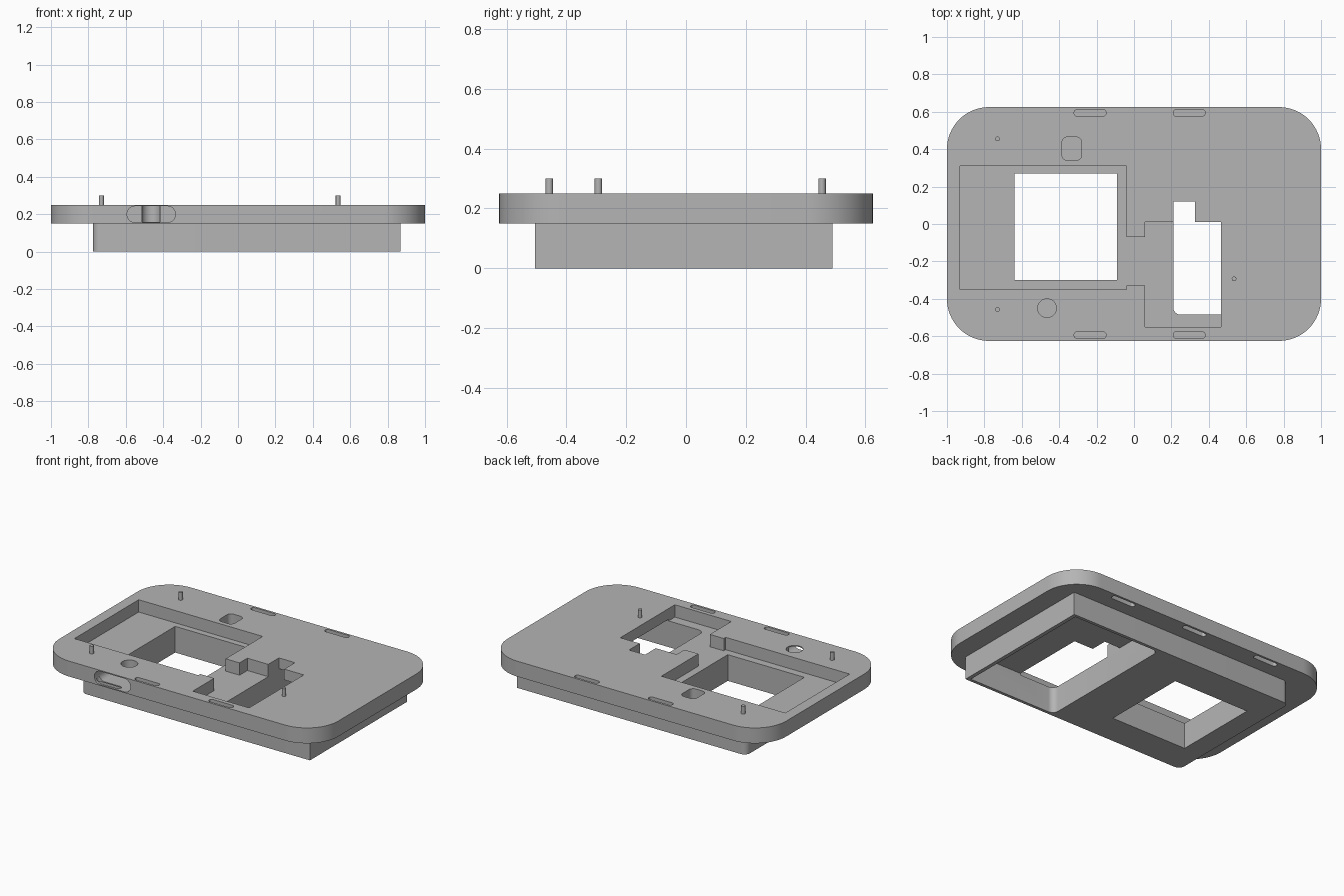
import bpy, bmesh, math
from mathutils import Vector

cube = bpy.data.objects.get("Cube")
if cube:
    bpy.data.objects.remove(cube, do_unlink=True)

grey = bpy.data.materials.new("plain grey")
grey.use_nodes = True
grey.diffuse_color = (0.46, 0.46, 0.46, 1)
grey.node_tree.nodes["Principled BSDF"].inputs["Base Color"].default_value = (0.46, 0.46, 0.46, 1)


def rounded(x0, x1, y0, y1, radii=0.0, steps=8):
    """Outline of a rectangle, one radius per corner, counter-clockwise."""
    if not isinstance(radii, tuple):
        radii = (radii,) * 4
    corners = [(x0, y0, 1, 1), (x1, y0, -1, 1), (x1, y1, -1, -1), (x0, y1, 1, -1)]
    points = []
    for i, ((x, y, sx, sy), r) in enumerate(zip(corners, radii)):
        if r == 0:
            points.append((x, y))
            continue
        for k in range(steps + 1):
            a = math.pi * (1 + i / 2) + math.pi / 2 * k / steps
            points.append((x + sx * r + r * math.cos(a), y + sy * r + r * math.sin(a)))
    return points


def circle(cx, cy, r, sides=32):
    return [(cx + r * math.cos(math.tau * k / sides), cy + r * math.sin(math.tau * k / sides))
            for k in range(sides)]


def prism(name, outline, low, high, along_y=False):
    """Extrude an outline upwards, or an x-z outline along y."""
    def place(p, h):
        return Vector((p[0], h, p[1])) if along_y else Vector((p[0], p[1], h))
    bm = bmesh.new()
    bottom = [bm.verts.new(place(p, low)) for p in outline]
    top = [bm.verts.new(place(p, high)) for p in outline]
    bm.faces.new(bottom)
    bm.faces.new(top)
    n = len(outline)
    for i in range(n):
        j = (i + 1) % n
        bm.faces.new((bottom[i], bottom[j], top[j], top[i]))
    bmesh.ops.recalc_face_normals(bm, faces=bm.faces)
    mesh = bpy.data.meshes.new(name)
    bm.to_mesh(mesh)
    bm.free()
    mesh.materials.append(grey)
    obj = bpy.data.objects.new(name, mesh)
    bpy.context.collection.objects.link(obj)
    return obj


def select(obj):
    bpy.ops.object.select_all(action='DESELECT')
    obj.select_set(True)
    bpy.context.view_layer.objects.active = obj


def combine(target, tool, operation='DIFFERENCE'):
    mod = target.modifiers.new("combine", 'BOOLEAN')
    mod.operation, mod.solver, mod.object = operation, 'EXACT', tool
    select(target)
    bpy.ops.object.modifier_apply(modifier=mod.name)
    bpy.data.objects.remove(tool, do_unlink=True)


TOP, PLATE, FLOOR = 0.25, 0.15, 0.17
ABOVE = TOP + 0.1

# Rounded plate with the lower block beneath it
body = prism("faceplate", rounded(-1, 1, -0.625, 0.625, 0.225, 16), PLATE, TOP)
block = prism("lower_block", rounded(-0.775, 0.87, -0.505, 0.49, (0.04, 0, 0, 0.04)), 0, 0.16)
combine(body, block, 'UNION')

# Screen recess and its window
combine(body, prism("cut", rounded(-0.93, -0.04, -0.35, 0.31), FLOOR, ABOVE))
combine(body, prism("cut", rounded(-0.64, -0.09, -0.30, 0.27), -0.1, ABOVE))

# Side recess with connecting channel and notch
side_recess = [(-0.1, -0.33), (0.06, -0.33), (0.06, -0.55), (0.465, -0.55), (0.465, 0.01),
               (0.325, 0.01), (0.325, 0.12), (0.21, 0.12), (0.21, 0.01), (0.06, 0.01),
               (0.06, -0.07), (-0.1, -0.07)]
combine(body, prism("cut", side_recess, FLOOR, ABOVE))

# Large compartment open to the underside
combine(body, prism("cut", rounded(0.21, 0.845, -0.485, 0.47, (0.04, 0, 0, 0.04)), -0.1, 0.18))

# Button pocket, round bore and the front port leading into the bore
combine(body, prism("cut", rounded(-0.385, -0.28, 0.34, 0.465, 0.03), FLOOR, ABOVE))
combine(body, prism("cut", circle(-0.465, -0.45, 0.05), 0.16, ABOVE))
combine(body, prism("cut", rounded(-0.593, -0.335, 0.157, 0.243, 0.041), -0.7, -0.46, True))

# Blind slots along both long edges, above and below
for side in (-1, 1):
    y0, y1 = sorted((side * 0.577, side * 0.611))
    for x in (-0.235, 0.295):
        combine(body, prism("cut", rounded(x - 0.085, x + 0.085, y0, y1, 0.014, 4), 0.215, ABOVE))
    for x in (-0.51, 0.035, 0.58):
        combine(body, prism("cut", rounded(x - 0.085, x + 0.085, y0, y1, 0.014, 4), 0.1, 0.185))

# Locating pins
pins = [prism("locating_pin_" + str(i + 1), circle(x, y, 0.0125, 20), TOP - 0.01, 0.3)
        for i, (x, y) in enumerate([(-0.73, 0.455), (-0.73, -0.457), (0.535, -0.293)])]

for obj in [body] + pins:
    select(obj)
    bpy.ops.object.shade_smooth_by_angle(angle=math.radians(30))
